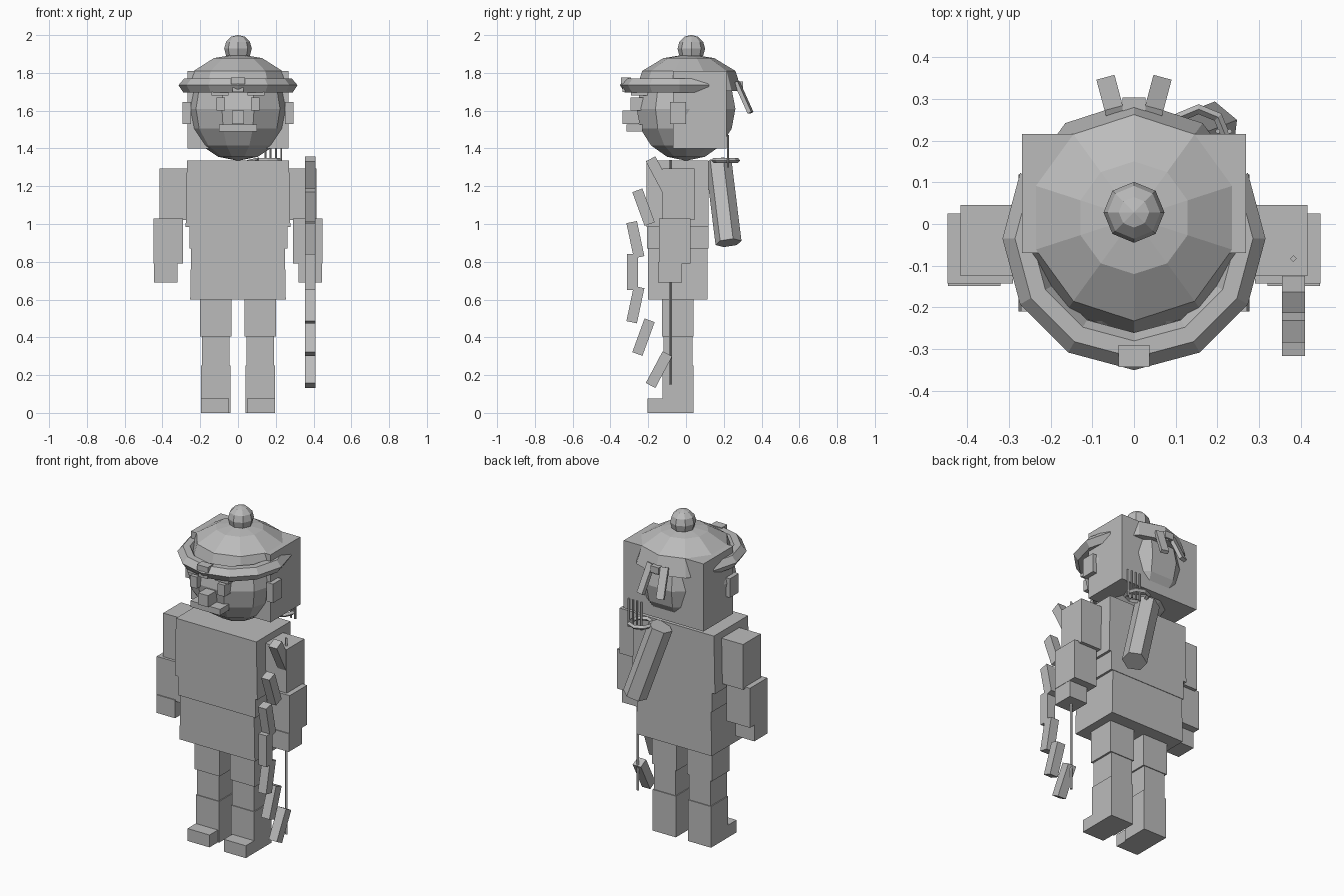
import bpy, bmesh, math
from mathutils import Vector

if "Cube" in bpy.data.objects:
    bpy.data.objects.remove(bpy.data.objects["Cube"])

grey = bpy.data.materials.new("stone grey")
grey.diffuse_color = (0.5, 0.5, 0.5, 1)
grey.use_nodes = True
grey.node_tree.nodes["Principled BSDF"].inputs["Base Color"].default_value = grey.diffuse_color


def finish(name, bm):
    bmesh.ops.recalc_face_normals(bm, faces=bm.faces)
    me = bpy.data.meshes.new(name)
    bm.to_mesh(me)
    bm.free()
    me.materials.append(grey)
    ob = bpy.data.objects.new(name, me)
    bpy.context.collection.objects.link(ob)
    return ob


def box(name, x, y, z, taper=1.0):
    """Box from (min, max) ranges; taper narrows the top in x."""
    bm = bmesh.new()
    bmesh.ops.create_cube(bm, size=1)
    for v in bm.verts:
        k = taper if v.co.z > 0 else 1
        v.co = Vector(((x[0] + x[1]) / 2 + v.co.x * (x[1] - x[0]) * k,
                       (y[0] + y[1]) / 2 + v.co.y * (y[1] - y[0]),
                       (z[0] + z[1]) / 2 + v.co.z * (z[1] - z[0])))
    return finish(name, bm)


def pair(name, x, y, z, taper=1.0):
    for side, s in (("left", 1), ("right", -1)):
        box(f"{side}_{name}", sorted((x[0] * s, x[1] * s)), y, z, taper)


def turned_box(name, centre, size, rot):
    h = [s / 2 for s in size]
    ob = box(name, (-h[0], h[0]), (-h[1], h[1]), (-h[2], h[2]))
    ob.location, ob.rotation_euler = centre, rot
    return ob


def ball(name, centre, r, seg, rings, turn=0):
    bm = bmesh.new()
    bmesh.ops.create_uvsphere(bm, u_segments=seg, v_segments=rings, radius=r)
    ob = finish(name, bm)
    ob.location, ob.rotation_euler = centre, (0, 0, turn)
    return ob


def rod(name, a, b, r, seg):
    a, b = Vector(a), Vector(b)
    bm = bmesh.new()
    bmesh.ops.create_cone(bm, cap_ends=True, segments=seg, radius1=r, radius2=r, depth=(b - a).length)
    ob = finish(name, bm)
    ob.location = (a + b) / 2
    ob.rotation_mode = 'QUATERNION'
    ob.rotation_quaternion = (b - a).to_track_quat('Z', 'Y')
    return ob


def ring(name, centre, major, profile, angles, closed):
    """Sweep an (r, z) outline round a vertical axis."""
    bm = bmesh.new()
    loops = [[bm.verts.new((centre[0] + (major + r) * math.cos(a),
                            centre[1] + (major + r) * math.sin(a),
                            centre[2] + z)) for r, z in profile] for a in angles]
    n = len(profile)
    for i in range(len(loops) - (0 if closed else 1)):
        p, q = loops[i], loops[(i + 1) % len(loops)]
        for j in range(n):
            bm.faces.new((p[j], p[(j + 1) % n], q[(j + 1) % n], q[j]))
    if not closed:
        bm.faces.new(loops[0])
        bm.faces.new(loops[-1])
    return finish(name, bm)


# Legs
pair("foot", (0.048, 0.196), (-0.205, -0.04), (0, 0.075))
pair("boot", (0.04, 0.196), (-0.125, 0.04), (0, 0.25))
pair("shin", (0.045, 0.19), (-0.12, 0.035), (0.25, 0.41))
pair("thigh", (0.035, 0.202), (-0.128, 0.04), (0.405, 0.62))

# Body
box("tunic_skirt", (-0.253, 0.253), (-0.2, 0.115), (0.6, 0.88), 0.98)
box("belt", (-0.257, 0.262), (-0.207, 0.118), (0.87, 0.99))
box("torso", (-0.277, 0.277), (-0.21, 0.118), (0.985, 1.335), 0.975)

# Arms
pair("upper_arm", (0.265, 0.415), (-0.125, 0.045), (1.02, 1.295))
pair("forearm", (0.29, 0.447), (-0.142, 0.025), (0.79, 1.03))
pair("hand", (0.32, 0.445), (-0.148, -0.02), (0.69, 0.80))

# Head and face
ball("face", (0, 0, 1.61), 0.275, 10, 8, math.radians(18))
box("hair_block", (-0.268, 0.268), (-0.07, 0.215), (1.4, 1.81))
pair("ear", (0.25, 0.295), (-0.085, 0.0), (1.53, 1.645))
pair("eye", (0.07, 0.115), (-0.295, -0.22), (1.6, 1.67))
pair("eyebrow", (0.05, 0.14), (-0.29, -0.2), (1.68, 1.70))
box("nose", (-0.033, 0.033), (-0.335, -0.25), (1.53, 1.6))
box("mouth", (-0.1, 0.1), (-0.315, -0.23), (1.49, 1.527))

# Cap: faceted dome with a knob
bm = bmesh.new()
dome = [(0.28, 1.705), (0.247, 1.81), (0.135, 1.878)]
loops = [[bm.verts.new((r * math.sin(i * math.tau / 10), 0.015 + r * math.cos(i * math.tau / 10), z))
          for i in range(10)] for r, z in dome]
tip = bm.verts.new((0, 0.015, 1.9))
for i in range(10):
    k = (i + 1) % 10
    for lo, hi in zip(loops, loops[1:]):
        bm.faces.new((lo[i], lo[k], hi[k], hi[i]))
    bm.faces.new((loops[-1][i], loops[-1][k], tip))
bm.faces.new(loops[0])
finish("cap_dome", bm)
ball("cap_knob", (0, 0.028, 1.928), 0.073, 8, 6)

# Brim: faceted front ring running into the hair block
ring("brim", (0, -0.035, 1.735), 0.27,
     [(0.045, 0), (0.015, 0.035), (-0.025, 0.035), (-0.045, 0), (-0.02, -0.038), (0.02, -0.038)],
     [math.radians(-210 + 30 * i) for i in range(9)], False)
box("badge_upper", (-0.037, 0.037), (-0.343, -0.29), (1.742, 1.775))
box("badge_lower", (-0.03, 0.03), (-0.335, -0.29), (1.70, 1.742))

# Knot and ribbons behind the cap
box("ribbon_knot", (-0.028, 0.028), (0.25, 0.303), (1.715, 1.755))
for side, s in (("left", 1), ("right", -1)):
    turned_box(f"{side}_ribbon", (s * 0.056, 0.305, 1.67), (0.045, 0.022, 0.18),
               (math.radians(25), 0, math.radians(-15 * s)))

# Quiver, its rim and the arrows
rod("quiver", (0.05, 0.172, 1.33), (0.185, 0.225, 0.9), 0.07, 6)
ring("quiver_rim", (0.155, 0.21, 1.337), 0.065,
     [(0.012, 0), (0, 0.013), (-0.012, 0), (0, -0.013)],
     [i * math.tau / 8 for i in range(8)], True)
for i in range(4):
    x = 0.145 + 0.028 * i
    rod(f"arrow_{i + 1}", (x, 0.222, 1.3), (x, 0.222, 1.47), 0.006, 6)

# Bow: seven canted blocks and a string
for i, (y, deg) in enumerate([(-0.283, 0), (-0.268, 12), (-0.225, 20), (-0.143, 28)]):
    for s in ((1,) if i == 0 else (1, -1)):
        turned_box(f"bow_block_{i * s}", (0.382, y, 0.745 + s * i * 0.172),
                   (0.055, 0.057, 0.19), (math.radians(deg * s), 0, 0))
rod("bow_string", (0.382, -0.083, 0.15), (0.382, -0.083, 1.34), 0.008, 4)
